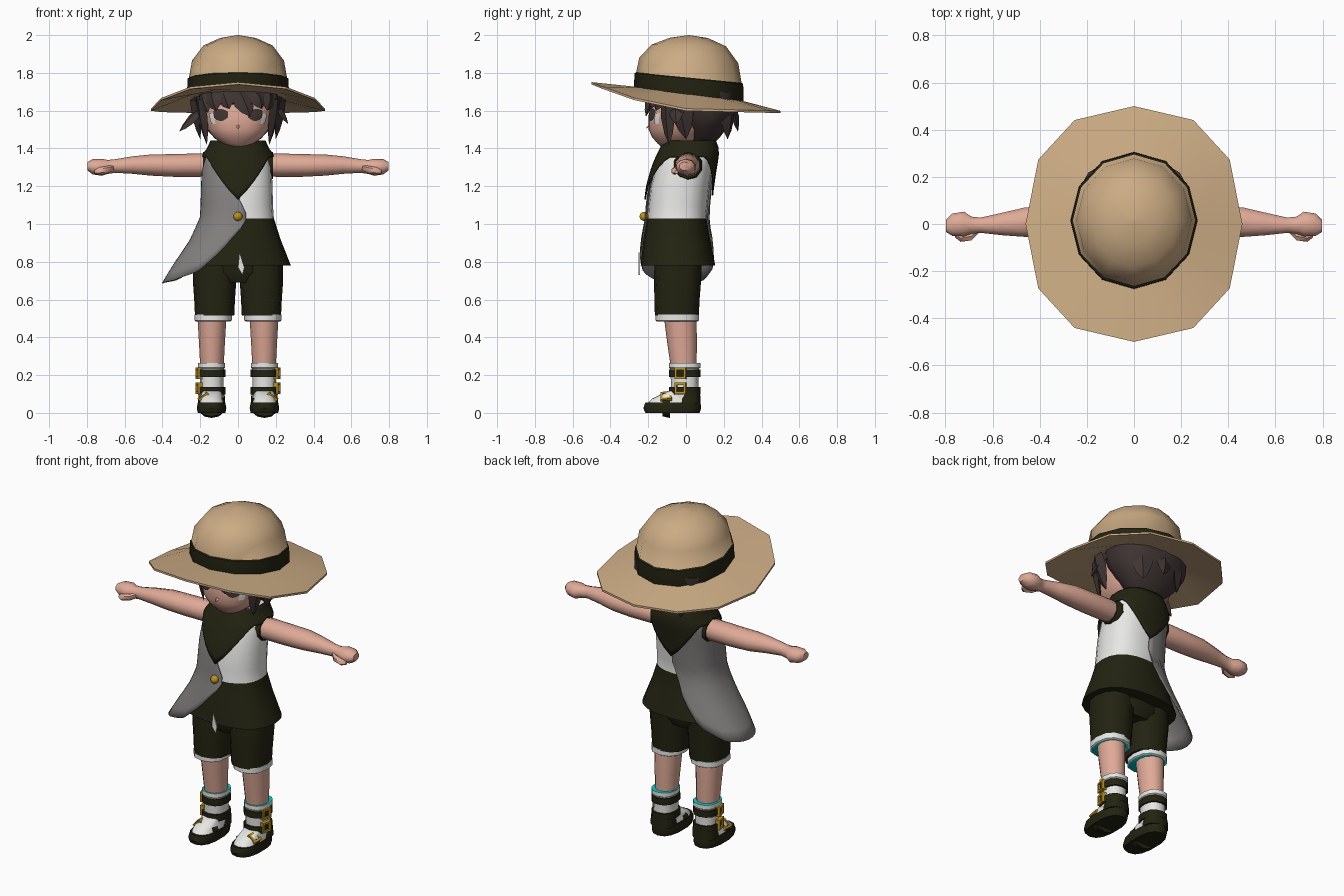
import bpy, bmesh, math
from mathutils import Vector as V

cube = bpy.data.objects.get("Cube")
if cube:
    bpy.data.objects.remove(cube)

COLOURS = {
    "straw": (0.60, 0.41, 0.23), "olive": (0.017, 0.017, 0.006),
    "skin": (0.74, 0.40, 0.31), "white": (0.80, 0.80, 0.78),
    "grey": (0.23, 0.22, 0.215), "hair": (0.05, 0.036, 0.033),
    "gold": (0.52, 0.29, 0.015), "cyan": (0.0, 0.65, 0.65),
}
MATS = {}
for key, rgb in COLOURS.items():
    m = bpy.data.materials.new(key)
    m.use_nodes = True
    m.diffuse_color = (*rgb, 1)
    bsdf = next(n for n in m.node_tree.nodes if n.type == 'BSDF_PRINCIPLED')
    bsdf.inputs["Base Color"].default_value = (*rgb, 1)
    bsdf.inputs["Roughness"].default_value = 0.9
    MATS[key] = m


def skin(name, rings, mats, closed=True, caps=None, angle=40, thick=0):
    """Bridge rings of points; mats is one colour or one per band."""
    bands = [mats] * (len(rings) - 1) if isinstance(mats, str) else mats
    slots = sorted(set(bands) | set(caps or ()))
    bm = bmesh.new()
    vs = [[bm.verts.new(p) for p in r] for r in rings]
    n = len(rings[0])
    for a, b, mat in zip(vs, vs[1:], bands):
        for i in range(n if closed else n - 1):
            j = (i + 1) % n
            bm.faces.new((a[i], a[j], b[j], b[i])).material_index = slots.index(mat)
    if caps:
        for ring, mat in zip((vs[0], vs[-1]), caps):
            bm.faces.new(ring).material_index = slots.index(mat)
    bmesh.ops.remove_doubles(bm, verts=bm.verts, dist=0.0002)
    bmesh.ops.recalc_face_normals(bm, faces=bm.faces)
    me = bpy.data.meshes.new(name)
    bm.to_mesh(me)
    bm.free()
    for s in slots:
        me.materials.append(MATS[s])
    ob = bpy.data.objects.new(name, me)
    bpy.context.scene.collection.objects.link(ob)
    if thick:
        ob.modifiers.new("cloth", 'SOLIDIFY').thickness = thick
        ob.modifiers["cloth"].offset = 0
    bpy.ops.object.select_all(action='DESELECT')
    ob.select_set(True)
    bpy.context.view_layer.objects.active = ob
    bpy.ops.object.shade_smooth_by_angle(angle=math.radians(angle))
    return ob


def power(v, p):
    return math.copysign(abs(v) ** p, v)


def oval(c, u, v, n=12, p=1.0):
    turns = [math.tau * i / n for i in range(n)]
    return [V(c) + V(u) * power(math.sin(t), p) + V(v) * power(math.cos(t), p) for t in turns]


def lerp(rows, k):
    k = min(max(k, rows[0][0]), rows[-1][0])
    for a, b in zip(rows, rows[1:]):
        if k <= b[0]:
            t = (k - a[0]) / (b[0] - a[0])
            return [x + (y - x) * t for x, y in zip(a[1:], b[1:])]


def surf(rows, deg, z, off=0.0):
    """Point on a body given by rows (z, half width, front y, back y)."""
    rx, yf, yb = lerp(rows, z)
    s, c = math.sin(math.radians(deg)), math.cos(math.radians(deg))
    return V(((rx + off) * power(s, .85), (yf + yb) / 2 - ((yb - yf) / 2 + off) * power(c, .85), z))


def tower(name, rows, mats, caps, x=0, n=16, p=.85):
    rings = [oval((x, (f + b) / 2, z), (rx, 0, 0), (0, (f - b) / 2, 0), n, p) for z, rx, f, b in rows]
    return skin(name, rings, mats, caps=caps)


def sheet(name, rows, degs, low, high, off, mat, steps=8, closed=False, thick=0):
    rings = [[surf(rows, d, low(d) + (high(d) - low(d)) * t / steps, off) for d in degs]
             for t in range(steps + 1)]
    return skin(name, rings, mat, closed, thick=thick)


def span(a, b, n):
    return [a + (b - a) * i / n for i in range(n + 1)]


def spike(name, base, tip, w, mat="hair"):
    """Flat tapering lock of hair."""
    base, tip = V(base), V(tip)
    d = (tip - base).normalized()
    out = (base + tip) / 2 - V((0, .03, 1.6))
    side = d.cross(out).normalized()
    out = side.cross(d).normalized()
    stops = ((0, .8), (.4, 1), (.75, .6), (1, .03))
    rings = [oval(base.lerp(tip, t), side * w * k, out * w * .4 * k, 4) for t, k in stops]
    skin(name, rings, mat, caps=(mat, mat), angle=25)


def limb(name, rows, s, n=10):
    rings = [oval((s * x, y, z), (0, ry, 0), (0, 0, rz), n) for x, y, z, ry, rz in rows]
    skin(name, rings, "skin", caps=("skin", "skin"), angle=50)


def buckle(name, c, normal, r):
    nrm = V(normal).normalized()
    u = nrm.cross(V((0, 1, 0))).normalized()
    v = nrm.cross(u)
    corner = ((1, 1), (-1, 1), (-1, -1), (1, -1))
    rings = [[V(c) + (u * a + v * b) * r * k + nrm * d for a, b in corner]
             for k, d in ((1, -.02), (1, .008), (.6, .008), (.6, -.02))]
    skin(name, rings, "gold")


# Hat: crown with band, and drooping brim raised at the front
def hat_ring(r, z):
    ring = oval((0, .015, z), (.262 * r, 0, 0), (0, -.282 * r, 0), 12)
    for p in ring:
        p.z -= .13 * (p.y - .015) * min(1, (2 - z) / .3)
    return ring


crown = [hat_ring(r, z) for r, z in ((1.02, 1.675), (1.03, 1.69), (1.02, 1.77), (.99, 1.775),
                                     (.93, 1.865), (.70, 1.945), (.36, 1.985), (.01, 2.0))]
skin("hat_crown", crown, ["olive"] * 3 + ["straw"] * 4, caps=("straw", "straw"), angle=50)


def brim_edge(dz):
    ring = oval((0, 0, 1.605 + dz), (.46, 0, 0), (0, -.5, 0), 12, .87)
    for p in ring:
        front = -p.y / .5
        p.z += .14 * front ** 1.5 if front > 0 else .012 * front
    return ring


skin("hat_brim", [hat_ring(.98, 1.69), brim_edge(.006), brim_edge(-.006), hat_ring(.98, 1.675)],
     "straw", angle=25)

# Head
HEAD = [(1.40, .035, -.12, -.02), (1.425, .085, -.15, .03), (1.46, .13, -.18, .08), (1.50, .16, -.198, .12),
        (1.57, .182, -.198, .15), (1.65, .19, -.18, .17), (1.74, .18, -.16, .17)]
tower("head", HEAD, "skin", ("skin", "skin"), n=24)
tower("neck", [(1.34, .07, -.06, .08), (1.45, .06, -.06, .07)], "skin", ("skin", "skin"))
spike("nose", (0, -.18, 1.535), (0, -.213, 1.505), .012, "skin")
for s, side in ((1, "left"), (-1, "right")):
    def arch(lo, hi, mid, wide):
        return lambda d: lo + (hi - lo) * min(1, ((abs(d) - mid) / wide) ** 2) * .6
    sheet(side + "_eye", HEAD, span(s * 13, s * 40, 6), arch(1.545, 1.58, 27, 14),
          arch(1.61, 1.585, 27, 14), .005, "hair", 3)
    sheet(side + "_eye_white", HEAD, span(s * 40, s * 52, 3), lambda d: 1.53,
          lambda d: 1.585, .004, "white", 3)

# Hair: back mass, band under the hat, and locks
HAIR = [(1.42, .08, .04, .14), (1.46, .13, .02, .18), (1.52, .19, -.01, .225),
        (1.59, .232, -.05, .27), (1.70, .24, -.10, .28)]
tower("hair_back", HAIR, "hair", ("hair", "hair"), n=14)
sheet("hair_front", HEAD, span(-110, 110, 14), lambda d: 1.635, lambda d: 1.73, .018, "hair", 3, thick=.01)
FRINGE = ((-62, -48, 1.59, .05), (-38, -30, 1.60, .05), (-18, -10, 1.61, .045),
          (2, 15, 1.57, .055), (25, 34, 1.61, .05), (50, 46, 1.60, .05), (68, 66, 1.56, .05))
for a, b, z, w in FRINGE:
    spike("fringe_lock", surf(HEAD, a, 1.69, .015), surf(HEAD, b, z, .02), w)
for s in (1, -1):
    spike("side_lock", (s * .20, -.10, 1.66), (s * .165, -.09, 1.42), .045)
    spike("side_lock", (s * .235, -.03, 1.66), (s * .20, .0, 1.45), .06)
    spike("back_lock", (s * .13, .22, 1.62), (s * .12, .22, 1.45), .06)
spike("flick_lock", (-.20, -.06, 1.60), (-.31, -.05, 1.49), .04)
spike("flick_lock", (.21, -.05, 1.62), (.265, -.05, 1.53), .04)
spike("nape_lock", (0, .25, 1.62), (.02, .275, 1.49), .05)

# Shirt and tunic skirt
BODY = [(.78, .28, -.24, .155), (.92, .225, -.225, .128), (1.03, .19, -.205, .108), (1.10, .185, -.20, .115),
        (1.20, .183, -.188, .125), (1.30, .178, -.16, .14), (1.36, .168, -.135, .15),
        (1.40, .14, -.115, .15), (1.44, .122, -.09, .135)]
tower("shirt_and_skirt", BODY[:8], ["olive"] * 2 + ["white"] * 5, ("olive", "white"), n=20)
skin("shirt_tip", [[V((x, y, z)) for x, z in ((.008, .85), (.034, .77), (.024, .73), (.0, .77))]
                   for y in (-.243, -.251)], "white", caps=("white", "white"))

# Asymmetric half vest with a long pointed side
VEST = [(.69, .39, -.24, .16), (.80, .32, -.245, .155), (.91, .245, -.228, .135)] + BODY[2:]
LOW = [(-9, 1.02), (0, .96), (14, .86), (33, .745), (60, .70), (90, .685), (125, .70),
       (150, .77), (168, .94), (180, 1.10)]
HIGH = [(-9, 1.06), (0, 1.14), (15, 1.38), (165, 1.38), (180, 1.17)]
sheet("half_vest", VEST, span(9, -180, 28), lambda d: lerp(LOW, -d)[0],
      lambda d: lerp(HIGH, -d)[0], .01, "grey", 12, thick=.006)
bpy.ops.mesh.primitive_uv_sphere_add(segments=12, ring_count=8, radius=.024, location=(0, -.222, 1.04))
button = bpy.context.object
button.name = "vest_button"
button.data.materials.append(MATS["gold"])
bpy.ops.object.shade_smooth_by_angle()


# Pointed collar, front and back
def collar_low(d):
    tip = 1.13 if math.cos(math.radians(d)) > 0 else 1.15
    return tip + (1.355 - tip) * min(1, abs(math.sin(math.radians(d))) * 1.2)


sheet("collar", BODY, span(0, 350, 35), collar_low, lambda d: 1.44, .02, "olive", 8, True, .008)

# Paired parts: arms, shorts, legs and boots
ARM = [(.11, .01, 1.31, .055, .055), (.20, .01, 1.312, .066, .062), (.34, .01, 1.31, .067, .06),
       (.46, .008, 1.312, .066, .056), (.56, 0, 1.312, .05, .046), (.65, -.005, 1.307, .034, .036),
       (.69, -.005, 1.302, .038, .037), (.72, 0, 1.30, .055, .045), (.77, -.003, 1.303, .05, .04),
       (.797, -.008, 1.306, .028, .022)]
THUMB = [(.65, -.02, 1.30, .012, .014), (.69, -.052, 1.288, .02, .02),
         (.735, -.06, 1.28, .018, .02), (.76, -.05, 1.275, .008, .01)]
for s, side in ((1, "left"), (-1, "right")):
    x = s * .14
    limb(side + "_arm", ARM, s)
    limb(side + "_thumb", THUMB, s, 6)
    skin(side + "_armhole", [oval((s * a, .01, 1.31), (0, r, 0), (0, 0, r), 10)
                             for a, r in ((.13, .08), (.172, .077), (.185, .07))],
         "olive", caps=("olive", "olive"))
    tower(side + "_shorts", [(.515, .104, -.165, .068), (.60, .108, -.167, .072), (.70, .115, -.17, .08),
                             (.85, .115, -.165, .085)], "olive", ("olive", "olive"), s * .124, 12)
    tower(side + "_cuff", [(.485, .092, -.155, .062), (.49, .099, -.162, .07), (.522, .099, -.162, .07)],
          "white", ("cyan", "white"), s * .132, 12)
    tower(side + "_leg", [(.24, .062, -.08, .055), (.36, .068, -.098, .058), (.53, .078, -.12, .055)],
          "skin", ("skin", "skin"), s * .138, 12, 1)
    tower(side + "_sock", [(.05, .066, -.08, .07), (.17, .062, -.08, .065), (.235, .066, -.085, .07),
                           (.24, .072, -.09, .078), (.265, .072, -.09, .078)],
          "white", ("white", "cyan"), x, 12)
    for z in (.19, .097):
        tower(side + "_strap", [(z, .073, -.09, .077), (z + .04, .073, -.09, .077)],
              "olive", ("olive", "olive"), x, 12)
    tower(side + "_sole", [(0, .074, -.215, .072), (.025, .08, -.226, .08), (.055, .074, -.215, .077)],
          "olive", ("olive", "olive"), x, 14, .8)
    tower(side + "_shoe_upper", [(.05, .068, -.205, .06), (.075, .062, -.18, .05), (.115, .052, -.10, .04)],
          "white", ("white", "white"), x, 14, .8)
    tower(side + "_heel", [(.05, .072, -.05, .077), (.105, .069, -.045, .075)],
          "olive", ("olive", "olive"), x, 12)
    skin(side + "_foot_strap", [oval((x, y, .04), (.073, 0, 0), (0, 0, h), 12, .9)
                                for y, h in ((-.085, .067), (-.125, .058))],
         "olive", caps=("olive", "olive"))
    for z in (.21, .13):
        buckle(side + "_buckle", (s * .211, -.03, z), (s, -.25, 0), .03)
    buckle(side + "_foot_buckle", (s * .185, -.105, .088), (s * .65, -.15, .75), .03)
tower("shorts_seat", [(.69, .11, -.14, .06), (.74, .20, -.165, .082), (.88, .19, -.165, .085)],
      "olive", ("olive", "olive"))
